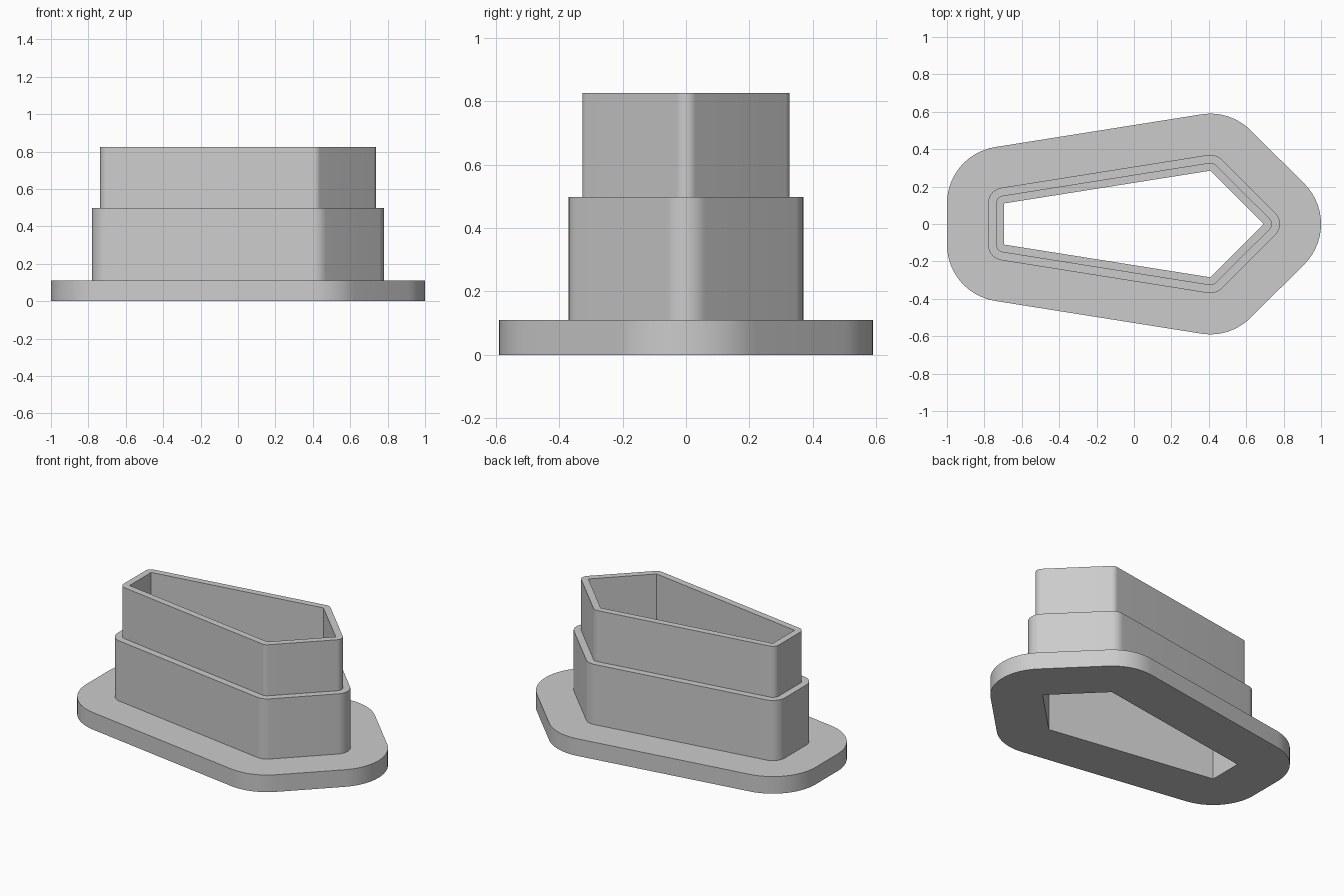
import bpy
import bmesh
import math
from mathutils import Vector

cube = bpy.data.objects.get("Cube")
if cube:
    bpy.data.objects.remove(cube, do_unlink=True)

# Five-sided opening, counter-clockwise
OPENING = [Vector(p) for p in
           [(-0.695, -0.11), (0.408, -0.285), (0.695, 0), (0.408, 0.285), (-0.695, 0.11)]]
STEPS = 14


def edge_angle(a, b):
    """Direction of the outward normal of edge a-b."""
    d = b - a
    return math.atan2(-d.x, d.y)


def rounded_outline(offset):
    """Opening grown outward by offset, with an arc at every corner."""
    points = []
    for i, corner in enumerate(OPENING):
        start = edge_angle(OPENING[i - 1], corner)
        end = edge_angle(corner, OPENING[(i + 1) % len(OPENING)])
        turn = (end - start) % math.tau
        for s in range(STEPS + 1):
            a = start + turn * s / STEPS
            points.append(corner + offset * Vector((math.cos(a), -math.sin(a) * -1)))
    return points


# Wall section as (offset from opening, height): flange, lower sleeve, upper sleeve
FLANGE, LOWER, UPPER = 0.305, 0.085, 0.042
SECTION = [(0, 0), (FLANGE, 0), (FLANGE, 0.11), (LOWER, 0.11),
           (LOWER, 0.497), (UPPER, 0.497), (UPPER, 0.825), (0, 0.825)]

bm = bmesh.new()
rings = [[bm.verts.new((p.x, p.y, z)) for p in rounded_outline(offset)]
         for offset, z in SECTION]
for k, ring in enumerate(rings):
    above = rings[(k + 1) % len(rings)]
    for i in range(len(ring)):
        j = (i + 1) % len(ring)
        bm.faces.new((ring[i], ring[j], above[j], above[i]))

# Collapse the arcs on the sharp-cornered opening
bmesh.ops.remove_doubles(bm, verts=bm.verts, dist=0.0001)
bmesh.ops.recalc_face_normals(bm, faces=bm.faces)

mesh = bpy.data.meshes.new("flanged_sleeve")
bm.to_mesh(mesh)
bm.free()
sleeve = bpy.data.objects.new("flanged_sleeve", mesh)
bpy.context.collection.objects.link(sleeve)

# Plain grey finish
grey = bpy.data.materials.new("plain_grey")
grey.use_nodes = True
colour = (0.6, 0.6, 0.6, 1)
grey.diffuse_color = colour
grey.node_tree.nodes["Principled BSDF"].inputs["Base Color"].default_value = colour
mesh.materials.append(grey)

bpy.ops.object.select_all(action="DESELECT")
sleeve.select_set(True)
bpy.context.view_layer.objects.active = sleeve
bpy.ops.object.shade_smooth_by_angle(angle=math.radians(30))
